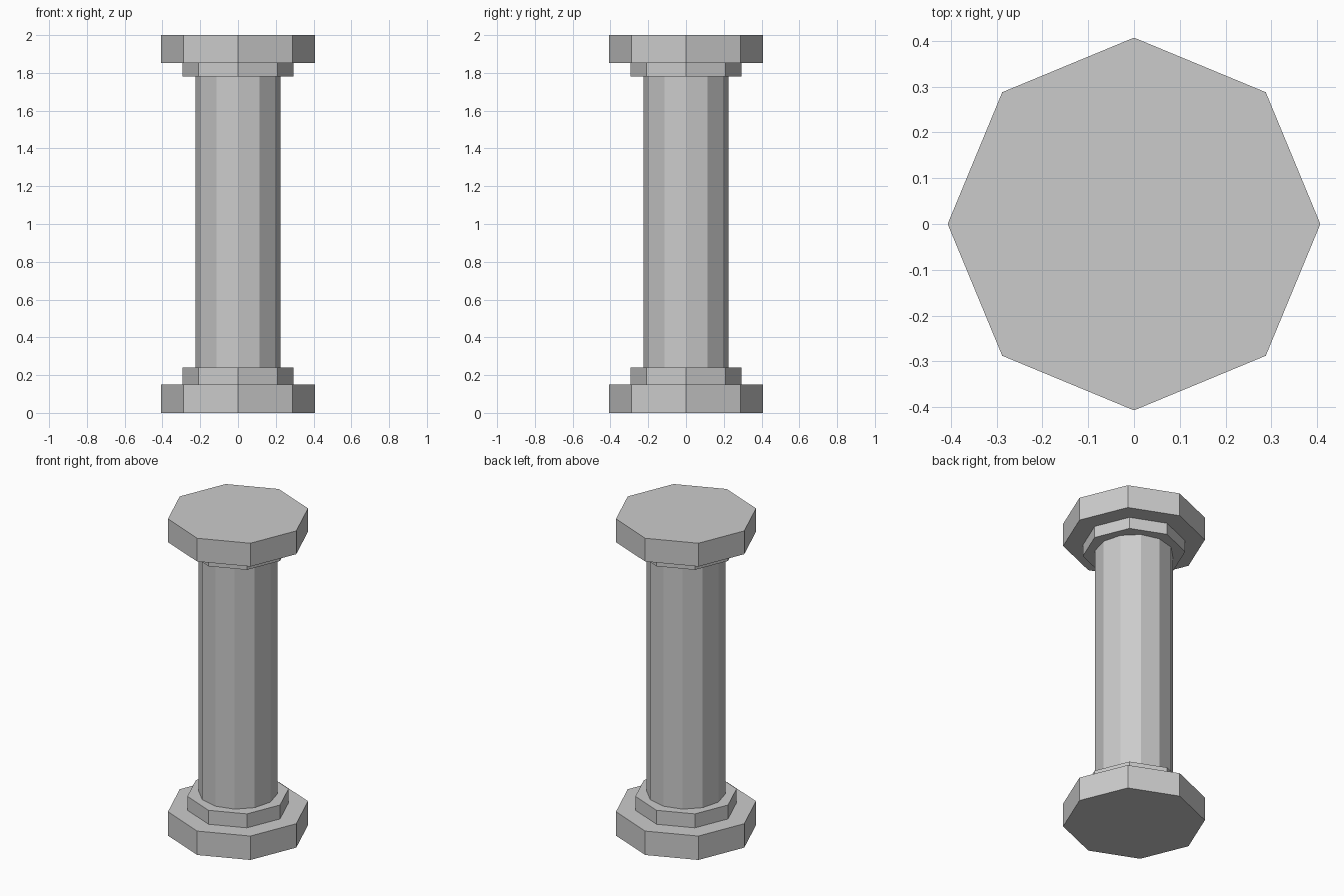
import bpy
from math import pi

if "Cube" in bpy.data.objects:
    bpy.data.objects.remove(bpy.data.objects["Cube"])


def prism(name, sides, radius, z0, z1):
    """Upright prism with corners on the x and y axes, between two heights."""
    bpy.ops.mesh.primitive_cylinder_add(vertices=sides, radius=radius, depth=z1 - z0,
                                        location=(0, 0, (z0 + z1) / 2))
    bpy.context.object.name = name


# Octagonal base slab and step
prism("base_slab", 8, 0.407, 0.0, 0.151)
prism("base_collar", 8, 0.294, 0.151, 0.239)

# Twelve-sided shaft
prism("shaft", 12, 0.226, 0.239, 1.78)

# Octagonal capital step and slab
prism("capital_collar", 8, 0.294, 1.78, 1.853)
prism("capital_slab", 8, 0.407, 1.853, 2.0)
